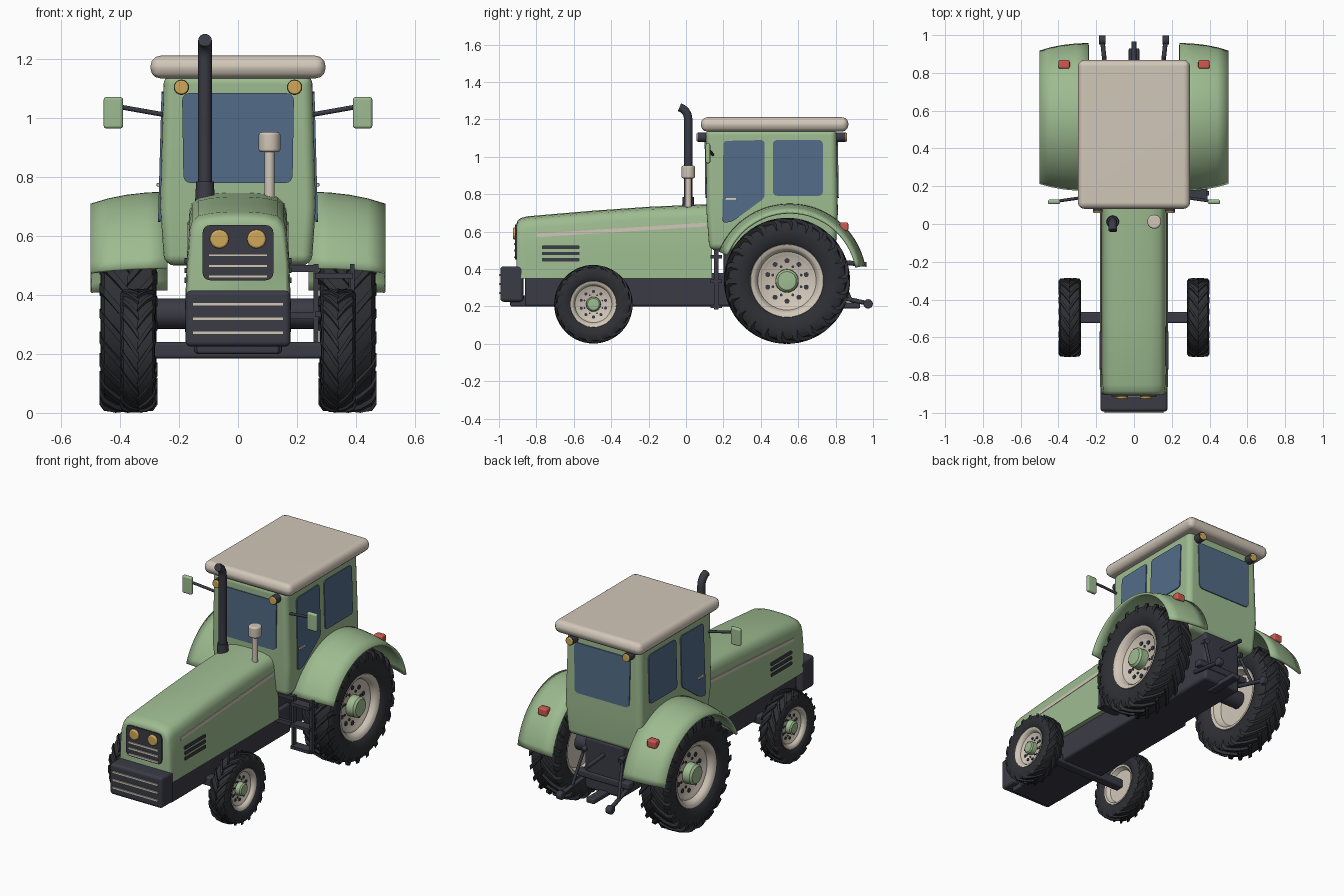
import bpy, bmesh, math
from mathutils import Vector

cube = bpy.data.objects.get("Cube")
if cube:
    bpy.data.objects.remove(cube, do_unlink=True)


def material(name, *rgb):
    m = bpy.data.materials.new(name)
    m.use_nodes = True
    m.diffuse_color = (*rgb, 1)
    m.node_tree.nodes["Principled BSDF"].inputs["Base Color"].default_value = (*rgb, 1)
    return m


GREEN = material("body green", 0.34, 0.50, 0.28)
CREAM = material("cream", 0.64, 0.57, 0.48)
DARK = material("dark metal", 0.042, 0.044, 0.06)
TYRE = material("tyre rubber", 0.028, 0.029, 0.035)
GLASS = material("window blue", 0.085, 0.15, 0.245)
GOLD = material("lamp gold", 0.62, 0.39, 0.10)
RED = material("lamp red", 0.62, 0.10, 0.08)


def finish(name, bm, mat, bevel=0, mirror=False, seg=3):
    bmesh.ops.recalc_face_normals(bm, faces=bm.faces)
    if bevel:
        edges = [e for e in bm.edges if e.is_manifold and e.calc_face_angle() > 0.7]
        bmesh.ops.bevel(bm, geom=edges, offset=bevel, segments=seg, profile=0.5,
                        affect='EDGES', clamp_overlap=True)
    me = bpy.data.meshes.new(name)
    bm.to_mesh(me)
    bm.free()
    me.materials.append(mat)
    me.shade_smooth()
    me.set_sharp_from_angle(angle=math.radians(38))
    ob = bpy.data.objects.new(name, me)
    bpy.context.collection.objects.link(ob)
    if bevel:
        ob.modifiers.new("Normals", 'WEIGHTED_NORMAL').keep_sharp = True
    if mirror:
        ob.modifiers.new("Mirror", 'MIRROR').use_mirror_merge = False
    return ob


def loft(bm, rings, closed=True, cap=True):
    rows = [[bm.verts.new(p) for p in ring] for ring in rings]
    n = len(rows[0])
    for a, b in zip(rows, rows[1:]):
        for i in range(n if closed else n - 1):
            j = (i + 1) % n
            bm.faces.new((a[i], a[j], b[j], b[i]))
    if cap:
        bm.faces.new(rows[0])
        bm.faces.new(rows[-1])


def box(name, mat, x, y, z, bevel=0, mirror=False):
    bm = bmesh.new()
    loft(bm, [[(x[0], y[0], h), (x[1], y[0], h), (x[1], y[1], h), (x[0], y[1], h)] for h in z])
    return finish(name, bm, mat, bevel, mirror)


def rod(name, mat, p, q, r, r2=None, mirror=False, bevel=0, segs=24):
    p, q = Vector(p), Vector(q)
    bm = bmesh.new()
    bmesh.ops.create_cone(bm, cap_ends=True, segments=segs, radius1=r,
                          radius2=r if r2 is None else r2, depth=(q - p).length)
    bm.transform((q - p).to_track_quat('Z', 'Y').to_matrix().to_4x4())
    bmesh.ops.translate(bm, verts=bm.verts, vec=(p + q) / 2)
    return finish(name, bm, mat, bevel, mirror)


def plate(name, mat, pts, place, normal, r=0.02, mirror=False):
    """Thin plate with rounded corners lying on a wall."""
    bm = bmesh.new()
    bm.faces.new([bm.verts.new(place(*p)) for p in pts])
    bmesh.ops.bevel(bm, geom=bm.verts[:], offset=r, segments=4, profile=0.5, affect='VERTICES')
    n = Vector(normal)
    bmesh.ops.translate(bm, verts=bm.verts, vec=n * -0.003)
    ext = bmesh.ops.extrude_face_region(bm, geom=bm.faces[:])
    bmesh.ops.translate(bm, vec=n * 0.009,
                        verts=[g for g in ext["geom"] if isinstance(g, bmesh.types.BMVert)])
    return finish(name, bm, mat, 0, mirror)


def rect(u, v):
    return [(u[0], v[0]), (u[1], v[0]), (u[1], v[1]), (u[0], v[1])]


def lathe(bm, profile, centre, closed=False, segs=48):
    """Turn (x, radius) points about the x axis through centre."""
    cx, cy, cz = centre
    rings = []
    for i in range(segs + 1):
        a = math.tau * i / segs
        rings.append([(cx + x, cy + r * math.cos(a), cz + r * math.sin(a)) for x, r in profile])
    loft(bm, rings, closed, cap=False)
    bmesh.ops.remove_doubles(bm, verts=bm.verts, dist=0.0001)


def wheel(name, centre, R, half, rim, lugs):
    cx, cy, cz = centre
    # Tyre carcass
    side = [(0.70, rim), (0.88, rim * 1.10), (0.97, R * 0.76), (0.95, R * 0.86), (0.82, R * 0.925), (0.45, R * 0.95)]
    bm = bmesh.new()
    prof = [(x * half, r) for x, r in side] + [(-x * half, r) for x, r in reversed(side)]
    lathe(bm, prof, centre, True)
    # Chevron lugs, with the points leading
    pitch = math.tau / lugs
    for k in range(lugs):
        for s in (-1, 1):
            rings = []
            for u, ro, ri in ((-0.04, 1, 0.9), (0.45, 1, 0.9), (0.85, 0.98, 0.88), (1, 0.92, 0.8)):
                a = pitch * (k + 0.25 * s - 1.25 * u)
                w = pitch * 0.19
                rings.append([(cx + s * u * half, cy + R * r * math.cos(t), cz + R * r * math.sin(t))
                              for r, t in ((ri, a - w), (ri, a + w), (ro, a + w * 0.8), (ro, a - w * 0.8))])
            loft(bm, rings)
    finish(name + "_tyre", bm, TYRE, 0, True)
    # Dished rim
    prof = [(0.25, 0), (0.25, 0.66), (0.36, 0.74), (0.40, 0.82), (0.62, 0.87), (0.74, 0.93), (0.78, 1.02),
            (0.70, 1.05), (-0.70, 1.05), (-0.78, 1.02), (-0.74, 0.93), (-0.5, 0.87), (-0.35, 0.82), (-0.3, 0)]
    bm = bmesh.new()
    lathe(bm, [(x * half, r * rim) for x, r in prof], centre)
    finish(name + "_rim", bm, CREAM, 0, True)
    # Hub
    bm = bmesh.new()
    lathe(bm, [(0.2 * half, rim * 0.33), (0.72 * half, rim * 0.32), (0.84 * half, rim * 0.26),
               (0.88 * half, 0)], centre, segs=32)
    finish(name + "_hub", bm, GREEN, 0, True)
    # Slots and bolts
    for count, dist, size, part in ((10, 0.57, 0.07, "slot"), (8, 0.43, 0.04, "bolt")):
        for i in range(count):
            a = math.tau * (i + 0.5) / count
            y, z = cy + rim * dist * math.cos(a), cz + rim * dist * math.sin(a)
            x = cx + 0.25 * half
            rod(f"{name}_{part}", DARK, (x - 0.004, y, z), (x + 0.005, y, z), rim * size, mirror=True, segs=12)


wheel("rear_wheel", (0.372, 0.54, 0.337), 0.337, 0.098, 0.19, 22)
wheel("front_wheel", (0.34, -0.495, 0.212), 0.21, 0.06, 0.12, 18)

# Chassis, transmission and axles
box("chassis", DARK, (-0.15, 0.15), (-0.86, 0.3), (0.2, 0.38), 0.015)
box("transmission", DARK, (-0.13, 0.13), (0.2, 0.8), (0.2, 0.52), 0.02)
rod("rear_axle", DARK, (-0.35, 0.54, 0.337), (0.35, 0.54, 0.337), 0.052)
box("front_axle", DARK, (-0.31, 0.31), (-0.525, -0.465), (0.185, 0.24), 0.01)

# Hood
shape = [(1, None, 0.35), (0.97, None, 0.5), (0.92, -0.065, 0), (0.87, -0.035, 0),
         (0.75, -0.014, 0), (0.5, -0.004, 0), (0.2, 0, 0)]
rings = []
for y, top, s in ((-0.905, 0.645, 0.92), (-0.9, 0.66, 0.955), (-0.885, 0.672, 0.98), (-0.85, 0.682, 1),
                  (-0.5, 0.712, 1), (-0.2, 0.733, 1), (0.14, 0.748, 1)):
    half = [(0.18 * s * u, y, z if d is None else top + d) for u, d, z in shape]
    rings.append(half + [(-x, b, c) for x, b, c in reversed(half)])
bm = bmesh.new()
loft(bm, rings)
finish("hood", bm, GREEN)

# Hood side trim
plate("hood_stripe", CREAM, [(-0.8, 0.57), (0.11, 0.628), (0.11, 0.648), (-0.8, 0.59)],
      lambda u, v: (0.166, u, v), (1, 0, 0), 0.004, True)
for z in (0.45, 0.483, 0.516):
    plate("side_vent", DARK, rect((-0.77, -0.57), (z - 0.009, z + 0.009)),
          lambda u, v: (0.1755, u, v), (1, 0, 0), 0.004, True)


def at_front(y):
    return lambda u, v: (u, y, v)


# Grille and headlights
plate("grille", DARK, rect((-0.12, 0.12), (0.45, 0.637)), at_front(-0.907), (0, -1, 0), 0.025)
for z in (0.463, 0.499, 0.535):
    plate("grille_bar", CREAM, rect((-0.1, 0.1), (z - 0.005, z + 0.005)), at_front(-0.913), (0, -1, 0), 0.003)
rod("headlight", GOLD, (0.063, -0.9, 0.59), (0.063, -0.926, 0.59), 0.032, mirror=True, bevel=0.008)

# Front weight block
box("front_weight", DARK, (-0.178, 0.178), (-0.993, -0.87), (0.225, 0.415), 0.018)
box("front_weight_base", DARK, (-0.14, 0.14), (-0.94, -0.8), (0.2, 0.26), 0.01)
for z in (0.272, 0.32, 0.368):
    plate("weight_bar", CREAM, rect((-0.155, 0.155), (z - 0.006, z + 0.006)), at_front(-0.994), (0, -1, 0), 0.003)

# Cab body
bm = bmesh.new()
loft(bm, [[(-x, a, z), (x, a, z), (x, b, z), (-x, b, z)] for z, x, a, b in
          ((0.5, 0.25, 0.125, 0.8), (0.7, 0.264, 0.11, 0.812), (1.15, 0.252, 0.105, 0.805))])
finish("cab", bm, GREEN, 0.035, seg=4)
box("roof", CREAM, (-0.297, 0.297), (0.08, 0.868), (1.135, 1.212), 0.034)


def cab_side(y, z):
    return (0.264 - 0.0267 * (z - 0.7), y, z)


# Windows and door handles
plate("door_window", GLASS, [(0.195, 0.645), (0.25, 0.655), (0.42, 0.78), (0.42, 1.09), (0.2, 1.085)],
      cab_side, (1, 0, 0), 0.018, True)
plate("side_window", GLASS, rect((0.465, 0.732), (0.792, 1.09)), cab_side, (1, 0, 0), 0.022, True)
glass_shape = [(-0.185, 0.78), (0.185, 0.78), (0.19, 1.085), (-0.19, 1.085)]
plate("windscreen", GLASS, glass_shape, lambda u, v: (u, 0.11 - 0.011 * (v - 0.7), v), (0, -1, 0), 0.025)
plate("rear_window", GLASS, glass_shape, lambda u, v: (u, 0.812 - 0.0156 * (v - 0.7), v), (0, 1, 0), 0.025)
box("door_handle", CREAM, (0.258, 0.276), (0.21, 0.27), (0.768, 0.78), 0.003, True)

# Cab work lamps
for part, wall, d in (("front_lamp", 0.11, -1), ("rear_lamp", 0.808, 1)):
    rod(part + "_body", DARK, (0.192, wall - 0.01 * d, 1.105), (0.192, wall + 0.045 * d, 1.105), 0.026, mirror=True)
    rod(part + "_lens", GOLD, (0.192, wall + 0.04 * d, 1.105), (0.192, wall + 0.053 * d, 1.105), 0.024,
        mirror=True, bevel=0.005)

# Fenders
bm = bmesh.new()
rings = []
for i in range(29):
    a = math.radians(11 + 147 * i / 28)
    rings.append([(x, 0.555 + r * math.cos(a), 0.34 + r * math.sin(a))
                  for x, r in ((0.24, 0.411), (0.31, 0.408), (0.38, 0.4), (0.44, 0.388), (0.5, 0.37))])
loft(bm, rings, closed=False, cap=False)
fender = finish("fender", bm, GREEN, 0, True)
solid = fender.modifiers.new("Solidify", 'SOLIDIFY')
solid.thickness = 0.014
solid.offset = -1 if fender.data.polygons[14 * 4].normal.z > 0 else 1
box("tail_light", RED, (0.34, 0.4), (0.822, 0.868), (0.603, 0.65), 0.01, True)

# Mirrors
box("mirror", GREEN, (0.39, 0.456), (0.105, 0.13), (0.965, 1.072), 0.01, True)
rod("mirror_arm", DARK, (0.24, 0.145, 1.01), (0.41, 0.12, 1.04), 0.008, mirror=True, segs=12)

# Exhaust
curve = bpy.data.curves.new("exhaust_pipe", 'CURVE')
curve.dimensions = '3D'
curve.bevel_depth = 0.023
curve.bevel_resolution = 5
curve.use_fill_caps = True
path = [(0.012, 0.72), (0.012, 1.2), (0.008, 1.225), (-0.003, 1.245), (-0.018, 1.258), (-0.035, 1.265)]
spline = curve.splines.new('POLY')
spline.points.add(len(path) - 1)
spline.use_smooth = True
for pt, (y, z) in zip(spline.points, path):
    pt.co = (-0.112, y, z, 1)
curve.materials.append(DARK)
bpy.context.collection.objects.link(bpy.data.objects.new("exhaust_pipe", curve))
rod("exhaust_base", DARK, (-0.112, 0.012, 0.71), (-0.112, 0.012, 0.785), 0.034, 0.03)

# Air intake
rod("intake_stem", CREAM, (0.107, 0.012, 0.71), (0.107, 0.012, 0.9), 0.017)
rod("intake_cap", CREAM, (0.107, 0.012, 0.885), (0.107, 0.012, 0.953), 0.037, bevel=0.01)

# Access ladder, left side only
for x in (0.265, 0.388):
    box("ladder_rail", DARK, (x - 0.008, x + 0.008), (0.15, 0.175), (0.185, 0.505))
for z in (0.2, 0.335, 0.465):
    box("ladder_step", DARK, (0.262, 0.39), (0.132, 0.192), (z - 0.009, z + 0.009))
for z in (0.33, 0.49):
    box("ladder_bracket", DARK, (0.12, 0.27), (0.152, 0.172), (z - 0.012, z + 0.012))

# Rear hitch
box("hitch_crossbar", DARK, (-0.18, 0.18), (0.76, 0.81), (0.27, 0.31), 0.008)
rod("lower_link", DARK, (0.14, 0.72, 0.27), (0.168, 0.975, 0.216), 0.012, mirror=True, segs=12)
rod("lower_link_eye", DARK, (0.15, 0.974, 0.214), (0.186, 0.974, 0.214), 0.025, mirror=True, bevel=0.006)
rod("lift_rod", DARK, (0.13, 0.8, 0.44), (0.158, 0.88, 0.236), 0.009, mirror=True, segs=12)
rod("lift_arm", DARK, (0.11, 0.74, 0.46), (0.13, 0.82, 0.44), 0.016, mirror=True, segs=12)
box("drawbar", DARK, (-0.028, 0.028), (0.7, 0.93), (0.19, 0.22), 0.006)
rod("top_link", DARK, (0, 0.78, 0.44), (0, 0.965, 0.425), 0.013, segs=12)
